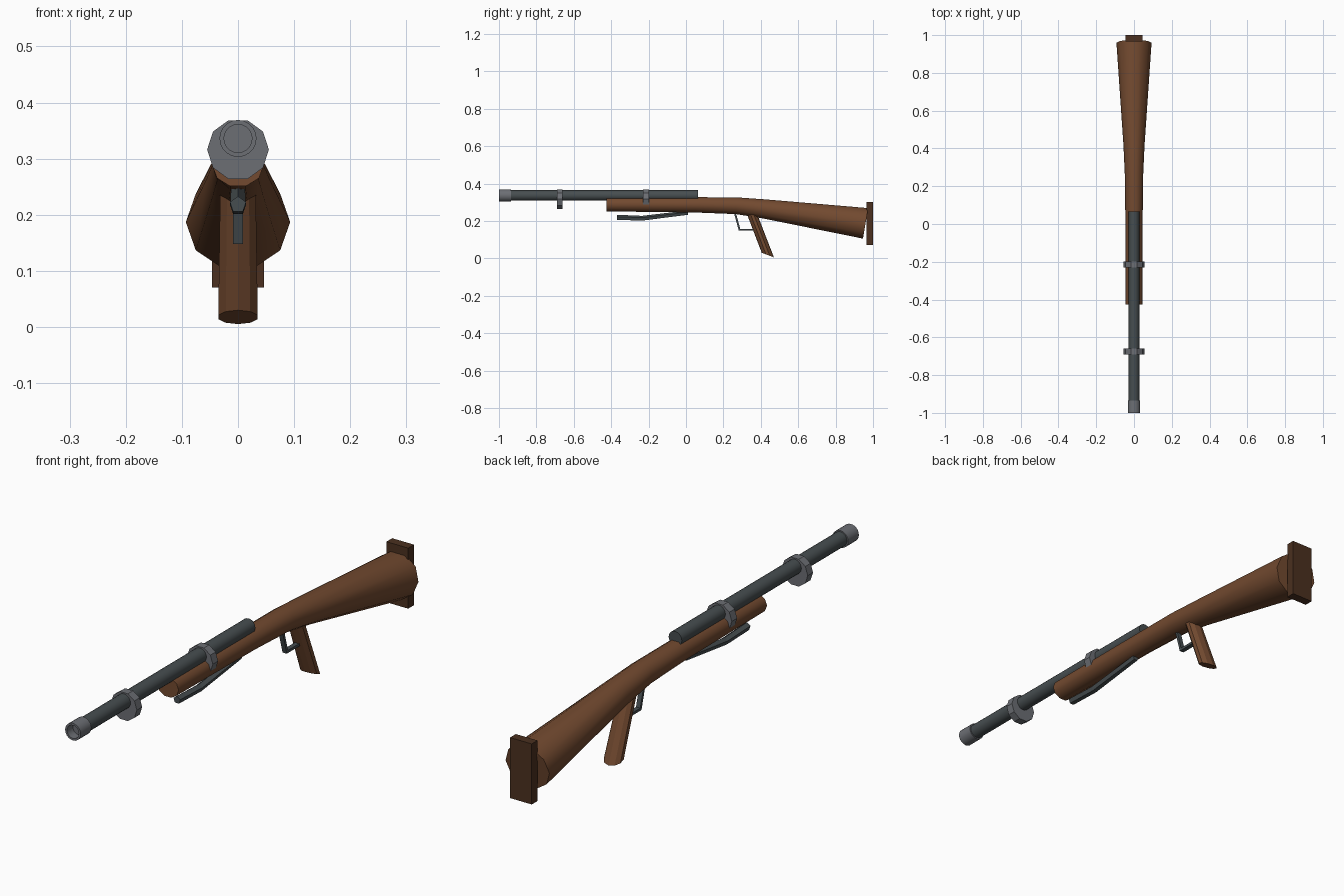
import bpy, bmesh
from math import sin, cos, tau, radians
from mathutils import Vector

cube = bpy.data.objects.get("Cube")
if cube:
    bpy.data.objects.remove(cube, do_unlink=True)


def material(name, rgb):
    mat = bpy.data.materials.new(name)
    mat.use_nodes = True
    mat.diffuse_color = (*rgb, 1)
    bsdf = mat.node_tree.nodes["Principled BSDF"]
    bsdf.inputs["Base Color"].default_value = (*rgb, 1)
    return mat


wood = material("walnut wood", (0.17, 0.068, 0.029))
dark_wood = material("dark wood", (0.07, 0.03, 0.014))
gunmetal = material("dark gunmetal", (0.062, 0.075, 0.08))
steel = material("grey steel", (0.15, 0.158, 0.175))


def finish(name, bm, mat, smooth_angle=None):
    bmesh.ops.recalc_face_normals(bm, faces=bm.faces)
    mesh = bpy.data.meshes.new(name)
    bm.to_mesh(mesh)
    bm.free()
    mesh.materials.append(mat)
    if smooth_angle:
        mesh.polygons.foreach_set("use_smooth", [True] * len(mesh.polygons))
        mesh.set_sharp_from_angle(angle=radians(smooth_angle))
    obj = bpy.data.objects.new(name, mesh)
    bpy.context.scene.collection.objects.link(obj)
    return obj


def loft(name, stations, sides, mat, smooth_angle=None, turn=0.0):
    """Capped skin through stations (y, z, x radius, height radius, tilt)."""
    bm = bmesh.new()
    loops = []
    for y, z, rx, rz, tilt in stations:
        up = Vector((0, sin(tilt), cos(tilt)))
        loop = []
        for i in range(sides):
            a = tau * i / sides + turn
            loop.append(bm.verts.new(Vector((rx * cos(a), y, z)) + up * rz * sin(a)))
        loops.append(loop)
    for a, b in zip(loops, loops[1:]):
        for i in range(sides):
            j = (i + 1) % sides
            bm.faces.new((a[i], a[j], b[j], b[i]))
    bm.faces.new(loops[0])
    bm.faces.new(loops[-1])
    return finish(name, bm, mat, smooth_angle)


def box(name, lo, hi, mat):
    bm = bmesh.new()
    bmesh.ops.create_cube(bm, size=1)
    lo, hi = Vector(lo), Vector(hi)
    for v in bm.verts:
        v.co = (lo + hi) / 2 + v.co * (hi - lo)
    return finish(name, bm, mat)


# Barrel and hollow muzzle collar
BORE = 0.336
loft("barrel", [(y, BORE, 0.028, 0.028, 0) for y in (-0.96, 0.065)], 20, gunmetal, 40)
collar = [(-0.965, 0.025), (-1, 0.025), (-1, 0.033), (-0.935, 0.033)]
loft("muzzle_collar", [(y, BORE, r, r, 0) for y, r in collar], 20, steel, 40)

# Barrel bands
for name, y in (("front_band", -0.675), ("rear_band", -0.215)):
    loft(name, [(y + d, 0.316, 0.055, 0.055, 0) for d in (-0.016, 0.016)], 10, steel)

# Stock: slim fore-end, sweeping down into a wide butt
stock = [(-0.425, 0.288, 0.046, 0.039, 0), (0.05, 0.286, 0.046, 0.043, 0),
         (0.27, 0.281, 0.049, 0.047, 0.06), (0.42, 0.264, 0.056, 0.054, 0.14),
         (0.96, 0.187, 0.093, 0.087, 0.17)]
loft("stock", stock, 10, wood, 50)
box("butt_plate", (-0.046, 0.965, 0.07), (0.046, 1, 0.302), dark_wood)

# Pistol grip, slanted back
loft("grip", [(0.346, 0.255, 0.033, 0.034, -1.21), (0.4375, 0.0175, 0.037, 0.035, -1.21)],
     10, wood, turn=tau / 4)

# Underside lever
loft("lever", [(-0.37, 0.218, 0.015, 0.015, 0), (-0.235, 0.213, 0.015, 0.014, 0),
               (0.01, 0.243, 0.013, 0.013, 0)], 5, gunmetal, turn=tau / 4)


# Trigger guard: thin bent strap
def strap(name, path, half_width, thickness):
    bm = bmesh.new()
    rows = [[bm.verts.new((x, y, z)) for x in (-half_width, half_width)] for y, z in path]
    faces = [bm.faces.new((a[0], a[1], b[1], b[0])) for a, b in zip(rows, rows[1:])]
    bmesh.ops.recalc_face_normals(bm, faces=faces)
    bmesh.ops.solidify(bm, geom=faces, thickness=thickness)
    return finish(name, bm, gunmetal)


strap("trigger_guard", [(0.266, 0.245), (0.29, 0.158), (0.375, 0.158)], 0.009, 0.01)
